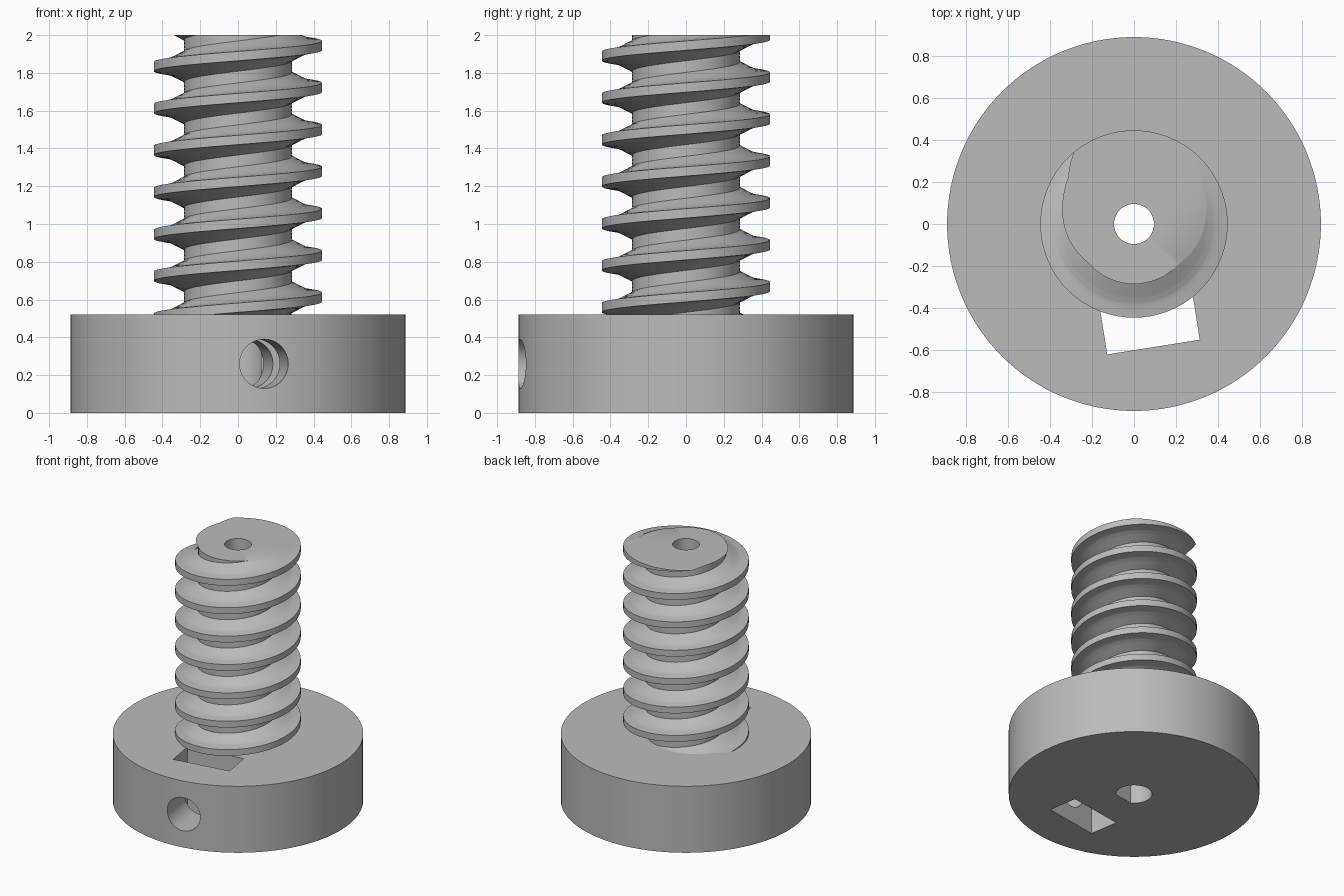
import bpy, bmesh
from math import radians, cos, sin, pi
from mathutils import Matrix, Vector

cube = bpy.data.objects.get("Cube")
if cube:
    bpy.data.objects.remove(cube)

BASE_R, BASE_H, TOP = 0.888, 0.52, 2.0
BORE_R, SHAFT_R, SHAFT_FLAT = 0.095, 0.127, 0.1
AIM = radians(-81)                      # direction of the clamping hole

grey = bpy.data.materials.new("plain_grey")
grey.use_nodes = True
colour = (0.5, 0.5, 0.5, 1)
grey.diffuse_color = colour
grey.node_tree.nodes["Principled BSDF"].inputs["Base Color"].default_value = colour


def make_object(name, bm):
    bmesh.ops.recalc_face_normals(bm, faces=bm.faces[:])
    mesh = bpy.data.meshes.new(name)
    bm.to_mesh(mesh)
    bm.free()
    mesh.materials.append(grey)
    obj = bpy.data.objects.new(name, mesh)
    bpy.context.collection.objects.link(obj)
    return obj


def smooth(obj):
    bpy.ops.object.select_all(action="DESELECT")
    obj.select_set(True)
    bpy.context.view_layer.objects.active = obj
    bpy.ops.object.shade_smooth_by_angle(angle=radians(30))


def cylinder(name, radius, depth, matrix, sides=64):
    bm = bmesh.new()
    bmesh.ops.create_cone(bm, cap_ends=True, segments=sides, radius1=radius,
                          radius2=radius, depth=depth, matrix=matrix)
    return make_object(name, bm)


def box(name, size, matrix):
    bm = bmesh.new()
    bmesh.ops.create_cube(bm, size=1, matrix=matrix @ Matrix.Diagonal((*size, 1)))
    return make_object(name, bm)


def cut(target, cutter, operation="DIFFERENCE"):
    mod = target.modifiers.new(cutter.name, "BOOLEAN")
    mod.operation, mod.solver, mod.object = operation, "EXACT", cutter
    bpy.ops.object.select_all(action="DESELECT")
    bpy.context.view_layer.objects.active = target
    target.select_set(True)
    bpy.ops.object.modifier_apply(modifier=mod.name)
    bpy.data.objects.remove(cutter)


# Base disc
up = Matrix.Translation((0, 0, BASE_H / 2))
turn = Matrix.Rotation(AIM, 4, "Z")     # local x points along the clamping hole
base = cylinder("base_disc", BASE_R, BASE_H, up, 128)

# D-shaped shaft socket
socket = cylinder("socket_cutter", SHAFT_R, 2 * BASE_H, up)
flat = box("flat_cutter", (1, 1, 2), up @ turn @ Matrix.Translation((SHAFT_FLAT + 0.5, 0, 0)))
cut(socket, flat)
cut(base, socket)

# Nut slot through the base
cut(base, box("slot_cutter", (0.23, 0.445, 2), up @ turn @ Matrix.Translation((0.477, 0, 0))))

# Clamping screw hole from the rim to the socket
cut(base, cylinder("screw_hole_cutter", 0.13, 1, up @ turn @ Matrix.Translation((0.55, 0, 0))
                   @ Matrix.Rotation(pi / 2, 4, "Y")))
smooth(base)

# Threaded shaft: a cam-shaped section twisted upwards
SIDES, STEPS = 72, 480
STEP = 2 * pi / SIDES
FLANK = [(0, 0.445), (40, 0.445), (55, 0.382), (75, 0.352), (130, 0.285), (180, 0.285)]


def thread_radius(degrees):
    a = min(degrees, 360 - degrees)
    for (a0, r0), (a1, r1) in zip(FLANK, FLANK[1:]):
        if a <= a1:
            return r0 + (r1 - r0) * (a - a0) / (a1 - a0)


def ring(bm, radii, z, start):
    return [bm.verts.new((r * cos(start + i * STEP), r * sin(start + i * STEP), z))
            for i, r in enumerate(radii)]


def bridge(bm, a, b, shift=0):
    for i in range(SIDES):
        j = (i + 1) % SIDES
        bm.faces.new((a[i], a[j], b[(j + shift) % SIDES], b[(i + shift) % SIDES]))


bm = bmesh.new()
section = [thread_radius(i * 360 / SIDES) for i in range(SIDES)]
rings = [ring(bm, section, BASE_H + (TOP - BASE_H) * k / STEPS, pi / 2 + (k - STEPS) * STEP)
         for k in range(STEPS + 1)]
for lower, upper in zip(rings, rings[1:]):
    bridge(bm, lower, upper)
bore_top = ring(bm, [BORE_R] * SIDES, TOP, pi / 2)
bore_low = ring(bm, [BORE_R] * SIDES, BASE_H, pi / 2)
bridge(bm, bore_top, bore_low)
bridge(bm, rings[-1], bore_top)
bridge(bm, rings[0], bore_low, -STEPS)
smooth(make_object("threaded_shaft", bm))
